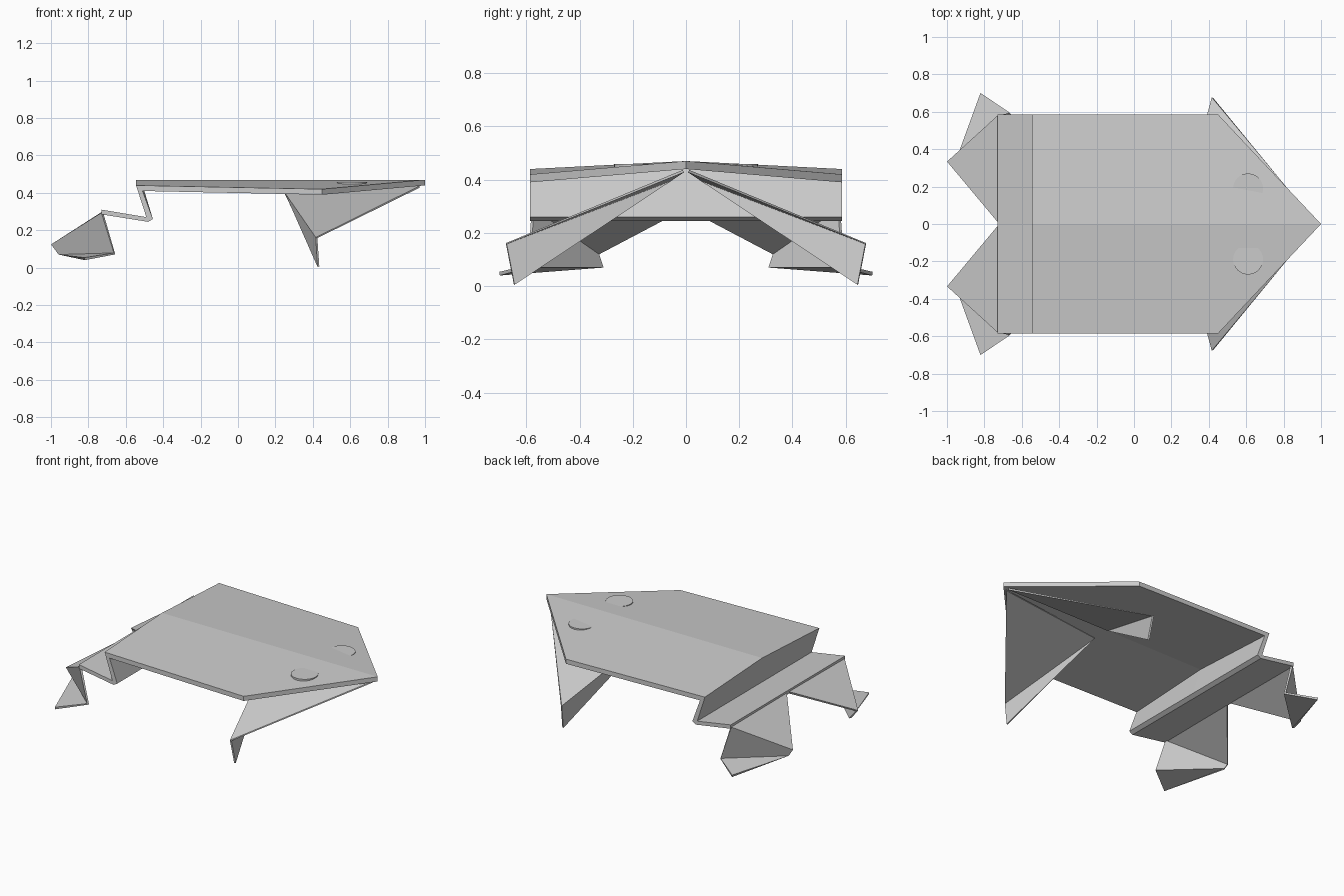
import bpy, bmesh

if "Cube" in bpy.data.objects:
    bpy.data.objects.remove(bpy.data.objects["Cube"])


def mesh_object(name, verts, faces):
    bm = bmesh.new()
    vs = [bm.verts.new(v) for v in verts]
    for f in faces:
        bm.faces.new([vs[i] for i in f])
    bmesh.ops.recalc_face_normals(bm, faces=bm.faces)
    me = bpy.data.meshes.new(name)
    bm.to_mesh(me)
    bm.free()
    ob = bpy.data.objects.new(name, me)
    bpy.context.collection.objects.link(ob)
    return ob


def mirror_y(ob):
    m = ob.modifiers.new("Mirror", 'MIRROR')
    m.use_axis = (False, True, False)
    m.use_mirror_merge = False


def folded_paper(name, verts, faces, thickness):
    ob = mesh_object(name, verts, faces)
    s = ob.modifiers.new("Paper", 'SOLIDIFY')
    s.thickness = thickness
    s.offset = 0
    mirror_y(ob)
    return ob


# Body sheet with zigzag spring fold: one section lofted side - ridge - side
fold = [(-.49, .27), (-.73, .31), (-.73, .285), (-.48, .245), (-.455, .26)]
side = [(-.545, .44)] + fold + [(-.51, .41), (.45, .39), (.45, .42)]
ridge = [(-.545, .47)] + fold + [(-.51, .44), (1, .44), (1, .47)]
n = len(side)
verts = []
for y, section in ((-.585, side), (0, ridge), (.585, side)):
    verts += [(x, y, z) for x, z in section]
faces = [tuple(range(n)), tuple(range(2 * n, 3 * n))]
for r in range(2):
    for i in range(n):
        j = (i + 1) % n
        faces.append((r * n + i, r * n + j, r * n + n + j, r * n + n + i))
mesh_object("folded_body", verts, faces)

# Front legs: wide upper panel with a narrow panel folded down behind it
folded_paper("front_legs",
             [(.97, .01, .432), (.42, .675, .16), (.25, .06, .398), (.43, .645, .005)],
             [(0, 1, 2), (2, 1, 3)], .01)

# Rear legs: sloping panel, side panel folded under, and flat foot
folded_paper("rear_legs",
             [(-.725, .01, .292), (-.725, .575, .292), (-.994, .33, .122),
              (-.955, .315, .07), (-.66, .59, .075), (-.82, .70, .047)],
             [(0, 1, 2), (2, 1, 4, 3), (3, 4, 5)], .014)

# Eyes: thin discs sunk into the head
bpy.ops.mesh.primitive_cylinder_add(vertices=32, radius=.08, depth=.012,
                                    location=(.61, .19, .453))
eyes = bpy.context.object
eyes.name = "eyes"
eyes.data.transform(eyes.matrix_world)
eyes.matrix_world.identity()
eyes.location = (0, 0, 0)
mirror_y(eyes)
